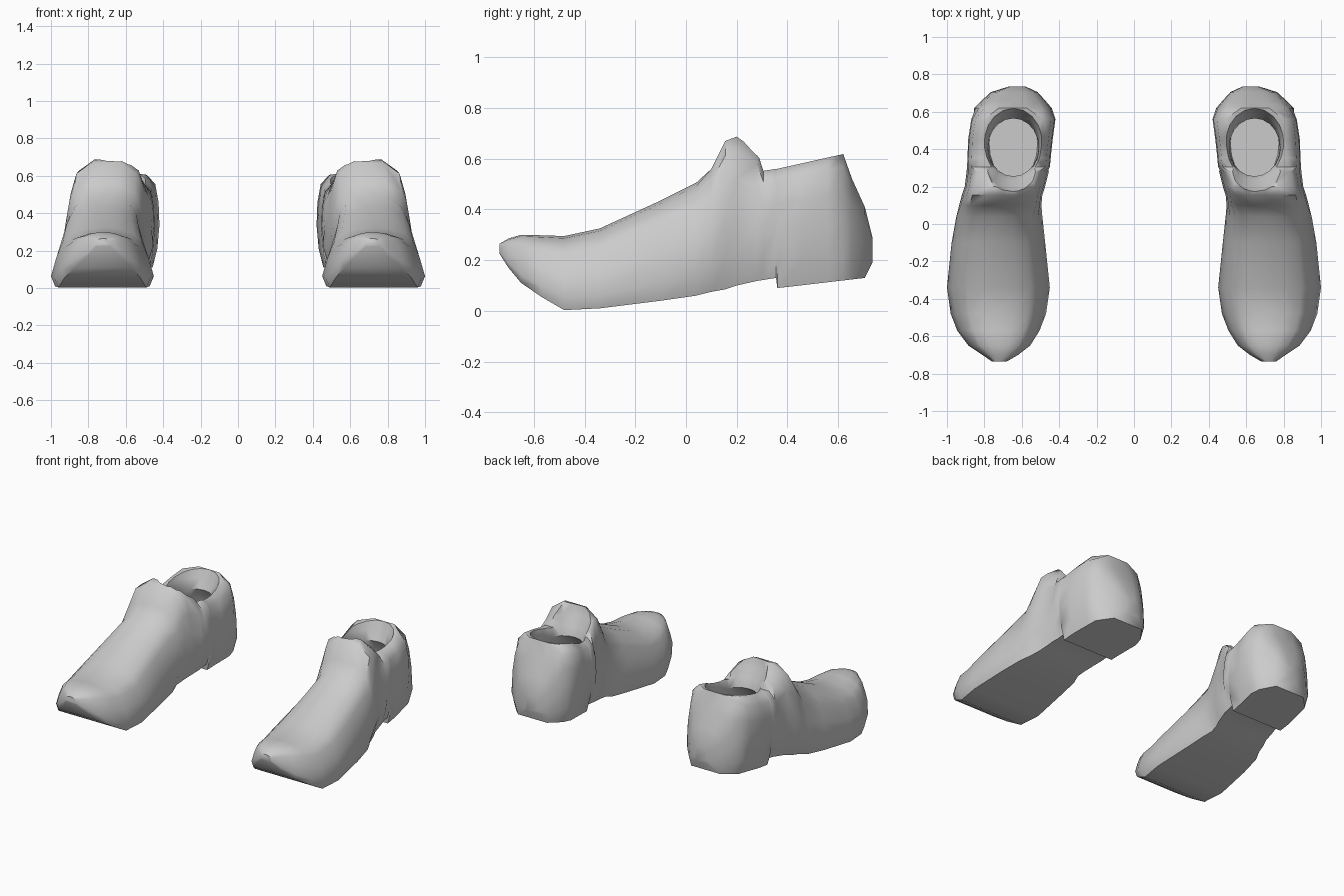
import bpy, bmesh
from math import sin, cos, pi

if "Cube" in bpy.data.objects:
    bpy.data.objects.remove(bpy.data.objects["Cube"])

grey = bpy.data.materials.new("plain grey")
grey.use_nodes = True
grey.diffuse_color = (0.6, 0.6, 0.6, 1)
grey.node_tree.nodes["Principled BSDF"].inputs["Base Color"].default_value = (0.6, 0.6, 0.6, 1)


def loft(name, rings):
    """Skin a closed solid over a row of equal point rings."""
    bm = bmesh.new()
    loops = [[bm.verts.new(p) for p in ring] for ring in rings]
    for a, b in zip(loops, loops[1:]):
        for i in range(len(a)):
            j = (i + 1) % len(a)
            bm.faces.new((a[i], a[j], b[j], b[i]))
    bm.faces.new(loops[0])
    bm.faces.new(loops[-1])
    bmesh.ops.recalc_face_normals(bm, faces=bm.faces)
    mesh = bpy.data.meshes.new(name)
    bm.to_mesh(mesh)
    bm.free()
    mesh.materials.append(grey)
    obj = bpy.data.objects.new(name, mesh)
    bpy.context.collection.objects.link(obj)
    return obj


# Half cross-sections (width, height): low toe, upright heel, rounded tongue
TOE = [(.92, 0), (1, .17), (.9, .47), (.77, .75), (.62, .88), (.32, .97)]
HEEL = [(.84, 0), (.95, .2), (1, .45), (.98, .7), (.9, .9), (.7, 1)]
TONGUE = [(.86, 0), (1, .2), (.96, .5), (.88, .72), (.74, .9), (.36, 1)]


def section(y, x0, x1, z0, z1, shape):
    mid, half = (x0 + x1) / 2, (x1 - x0) / 2
    right = [(mid + u * half, y, z0 + v * (z1 - z0)) for u, v in shape]
    left = [(mid - u * half, y, z0 + v * (z1 - z0)) for u, v in reversed(shape)]
    return right + [(mid, y, z1)] + left


# Shoe body: y, inner x, outer x, bottom z, top z, shape
stations = [
    (-.735, .68, .76, .225, .265, TOE),
    (-.70, .62, .81, .17, .285, TOE),
    (-.65, .555, .885, .11, .30, TOE),
    (-.57, .505, .945, .055, .298, TOE),
    (-.48, .47, .98, .003, .295, TOE),
    (-.34, .45, 1, .01, .325, TOE),
    (-.1, .475, .975, .04, .435, TOE),
    (.04, .49, .95, .06, .505, TOE),
    (.10, .495, .935, .075, .56, TONGUE),
    (.155, .49, .92, .085, .67, TONGUE),
    (.20, .475, .905, .1, .687, TONGUE),
    (.28, .455, .895, .118, .63, TONGUE),
    (.305, .45, .893, .122, .552, HEEL),
    (.355, .445, .89, .13, .56, HEEL),
    (.36, .445, .89, .09, .56, HEEL),
    (.45, .435, .887, .10, .58, HEEL),
    (.56, .42, .87, .113, .605, HEEL),
    (.62, .44, .855, .12, .618, TONGUE),
    (.655, .47, .82, .124, .52, TONGUE),
    (.705, .515, .765, .13, .41, TONGUE),
    (.735, .58, .67, .19, .29, TONGUE),
]
shoe = loft("shoes", [section(*s) for s in stations])

# Foot hollow: z, centre y, x radius, y radius; narrow collar, roomy inside
levels = [(.13, .43, .13, .2), (.3, .38, .17, .28), (.44, .4, .165, .2),
          (.5, .41, .135, .155), (.56, .415, .15, .18), (.62, .405, .175, .215),
          (.72, .39, .2, .23)]
angles = [2 * pi * i / 20 for i in range(20)]
hollow = loft("foot_hollow", [[(.645 + rx * cos(a), cy + ry * sin(a), z) for a in angles]
                              for z, cy, rx, ry in levels])
hollow.hide_render = True
hollow.hide_set(True)

cut = shoe.modifiers.new("opening", "BOOLEAN")
cut.operation = "DIFFERENCE"
cut.solver = "EXACT"
cut.object = hollow
bpy.context.view_layer.objects.active = shoe
shoe.select_set(True)
bpy.ops.object.modifier_apply(modifier=cut.name)
bpy.data.objects.remove(hollow)
bpy.ops.object.shade_smooth_by_angle(angle=0.85)

# Matching shoe on the other side
shoe.modifiers.new("pair", "MIRROR").use_axis[0] = True
